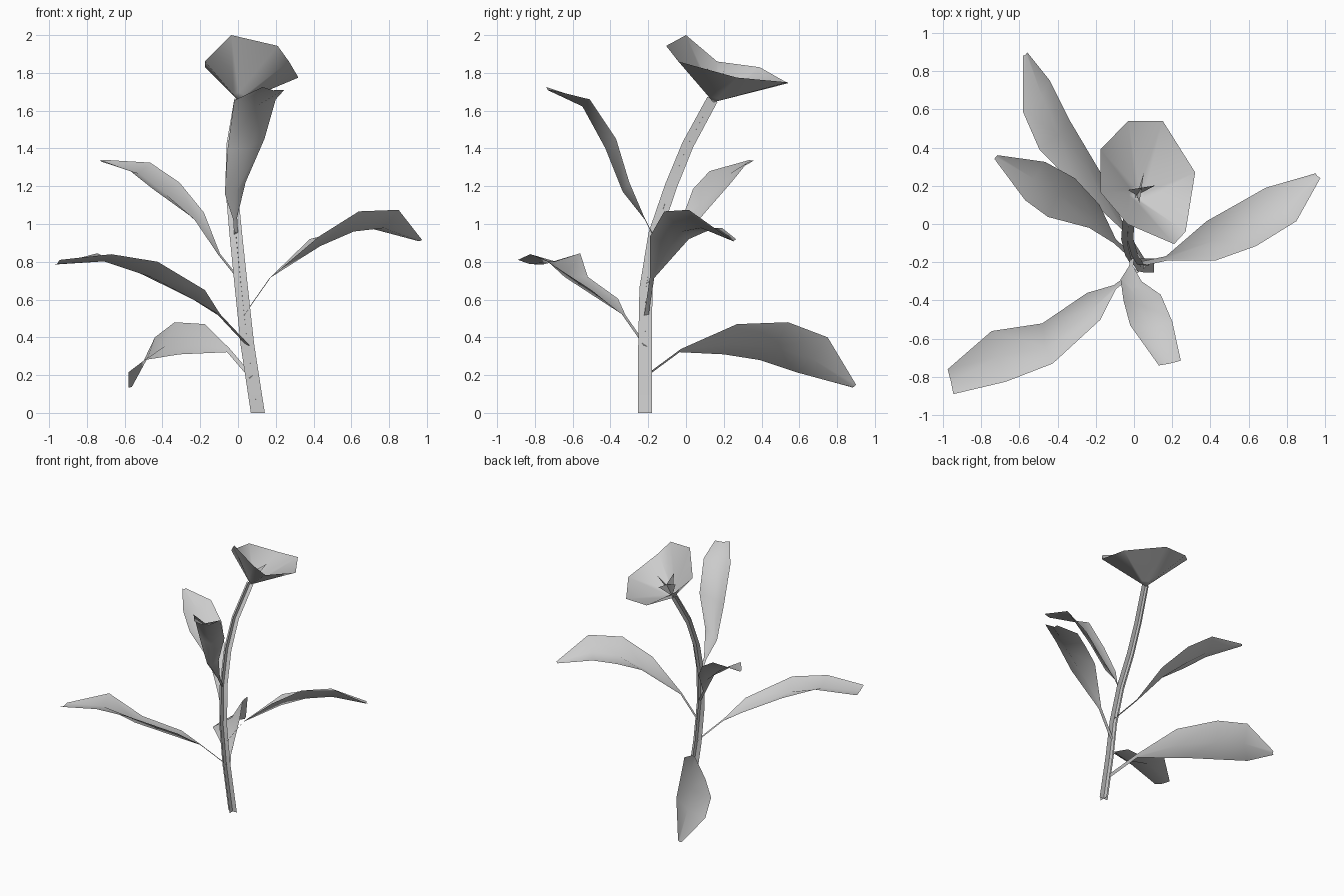
import bpy
from mathutils import Vector as V


def make(name, verts, faces):
    mesh = bpy.data.meshes.new(name)
    mesh.from_pydata([tuple(v) for v in verts], [], faces)
    mesh.update()
    for p in mesh.polygons:
        p.use_smooth = True
    ob = bpy.data.objects.new(name, mesh)
    bpy.context.collection.objects.link(ob)
    return ob


def strip(rows, start=0):
    """Quads joining consecutive rows of equal length."""
    n = len(rows[0])
    return [(start + i * n + j, start + i * n + j + 1,
             start + (i + 1) * n + j + 1, start + (i + 1) * n + j)
            for i in range(len(rows) - 1) for j in range(n - 1)]


def leaf(name, base, neck, left, right, drop):
    """Thin stalk opening into a gutter-shaped blade, three points across."""
    base, neck = V(base), V(neck)
    left, right = [V(p) for p in left], [V(p) for p in right]
    side = (left[0] - right[0]).normalized() * 0.012
    rows = [[base + side, base, base - side], [neck + side, neck, neck - side]]
    drops = [drop * 0.9, drop, drop * 0.9, 0.01]
    mids = [(a + b) / 2 for a, b in zip(left, right)]
    for i, (a, b) in enumerate(zip(left, right)):
        along = mids[min(i + 1, 3)] - (mids[i - 1] if i else neck)
        n = (a - b).cross(along).normalized()
        if n.z > 0:
            n = -n
        rows.append([a, mids[i] + n * drops[i], b])
    return make(name, [p for r in rows for p in r], strip(rows))


# stem: two crossed ribbons along a bent path
path = [V(p) for p in [(0.105, -0.217, 0), (0.05, -0.217, 0.36), (0.018, -0.212, 0.66),
                       (-0.012, -0.165, 0.95), (-0.035, -0.08, 1.2),
                       (-0.03, 0.01, 1.42), (0.01, 0.14, 1.66)]]
rib_a, rib_b = [], []
for i, p in enumerate(path):
    t = (path[min(i + 1, 6)] - path[max(i - 1, 0)]).normalized()
    if i == 0:
        t = V((0, 0, 1))
    w = 0.037 - 0.0012 * i
    u = V((1, 0, 0)) - t * t.x
    u.normalize()
    v = t.cross(u)
    rib_a.append([p - u * w, p + u * w])
    rib_b.append([p - v * w, p + v * w])
make("stem", [p for r in rib_a + rib_b for p in r],
     strip(rib_a) + strip(rib_b, len(rib_a) * 2))

# leaves, from the lowest to the highest
leaf("leaf_back", (0.07, -0.22, 0.19), (-0.05, -0.03, 0.33),
     [(-0.31, 0.2, 0.31), (-0.495, 0.39, 0.28), (-0.58, 0.585, 0.215), (-0.58, 0.88, 0.135)],
     [(-0.175, 0.27, 0.47), (-0.335, 0.54, 0.48), (-0.44, 0.75, 0.4), (-0.56, 0.9, 0.15)], 0.04)
leaf("leaf_front_left", (0.055, -0.215, 0.355), (-0.1, -0.33, 0.52),
     [(-0.175, -0.5, 0.65), (-0.425, -0.73, 0.8), (-0.67, -0.825, 0.84), (-0.945, -0.89, 0.81)],
     [(-0.245, -0.36, 0.605), (-0.48, -0.52, 0.72), (-0.745, -0.56, 0.845), (-0.975, -0.76, 0.785)], 0.045)
leaf("leaf_right", (0.03, -0.21, 0.515), (0.17, -0.18, 0.715),
     [(0.38, 0.015, 0.92), (0.54, 0.105, 0.96), (0.69, 0.19, 0.98), (0.95, 0.265, 0.92)],
     [(0.43, -0.19, 0.935), (0.64, -0.115, 1.067), (0.85, 0.015, 1.075), (0.975, 0.24, 0.915)], 0.06)
leaf("leaf_back_left", (0.02, -0.2, 0.69), (-0.1, -0.09, 0.84),
     [(-0.235, -0.02, 1.03), (-0.45, 0.037, 1.185), (-0.57, 0.125, 1.28), (-0.73, 0.34, 1.34)],
     [(-0.18, 0.1, 1.06), (-0.31, 0.24, 1.22), (-0.465, 0.325, 1.325), (-0.715, 0.36, 1.34)], 0.04)
leaf("leaf_front", (-0.01, -0.18, 0.95), (-0.015, -0.22, 1.03),
     [(-0.07, -0.29, 1.16), (-0.055, -0.4, 1.4), (-0.02, -0.53, 1.655), (0.13, -0.74, 1.725)],
     [(0.04, -0.3, 1.22), (0.14, -0.37, 1.45), (0.2, -0.51, 1.66), (0.245, -0.715, 1.71)], 0.05)

# blossom: eight-sided tilted open funnel
foot = V((0.01, 0.145, 1.645))
rim = [V(p) for p in [(0.21, -0.105, 1.943), (0.27, -0.04, 1.86), (0.32, 0.27, 1.775),
                      (0.15, 0.54, 1.75), (-0.03, 0.54, 1.745), (-0.175, 0.39, 1.83),
                      (-0.175, 0.165, 1.86), (-0.035, 0.0, 2.0)]]
neck = [foot + (p - foot).normalized() * 0.055 for p in rim]
faces = [(i, (i + 1) % 8, 8 + (i + 1) % 8, 8 + i) for i in range(8)]
faces += [(16, (i + 1) % 8, i) for i in range(8)]
make("blossom", neck + rim + [foot], faces)

# stamen: two crossed notched blades in the funnel
c, top = V((0.015, 0.15, 1.66)), V((0.04, 0.19, 1.76))
verts, faces = [], []
for d in (V((0.072, 0.012, 0.02)), V((0.012, 0.08, -0.03))):
    n = len(verts)
    up = V((0, 0, 0.035))
    verts += [c, top + d + up, top, top - d + up]
    faces += [(n, n + 1, n + 2), (n, n + 2, n + 3)]
make("stamen", verts, faces)
